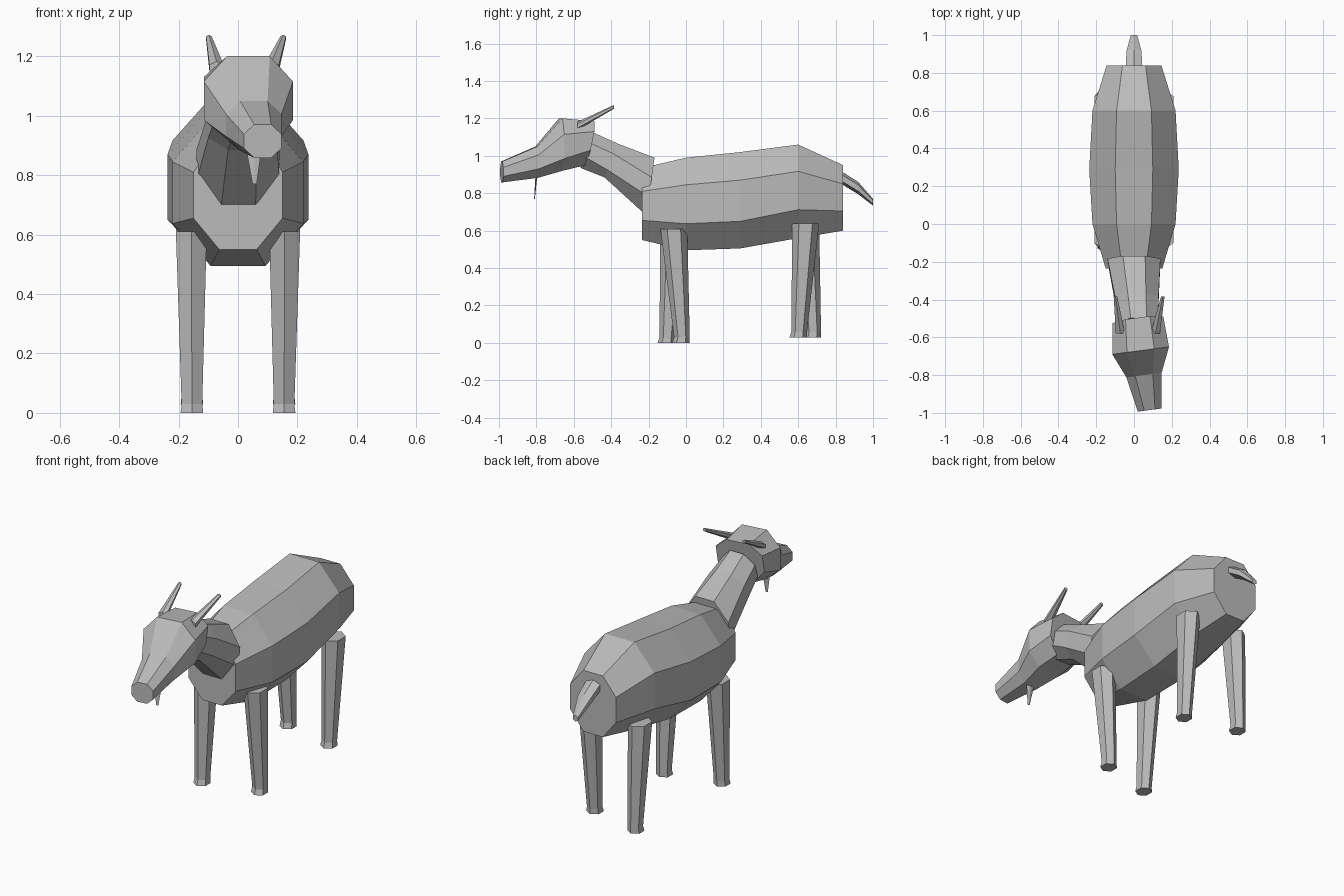
import bpy
import bmesh
import math

cube = bpy.data.objects.get("Cube")
if cube:
    bpy.data.objects.remove(cube, do_unlink=True)

# One plain hide colour for the whole animal
hide = bpy.data.materials.new("plain_grey")
hide.use_nodes = True
GREY = (0.5, 0.5, 0.5, 1)
hide.diffuse_color = GREY
hide.node_tree.nodes["Principled BSDF"].inputs["Base Color"].default_value = GREY


def loft(name, rings):
    """Skin a list of equal-length rings and cap both ends."""
    bm = bmesh.new()
    rows = [[bm.verts.new(p) for p in ring] for ring in rings]
    n = len(rows[0])
    for a, b in zip(rows, rows[1:]):
        for i in range(n):
            j = (i + 1) % n
            bm.faces.new((a[i], a[j], b[j], b[i]))
    bm.faces.new(rows[0])
    bm.faces.new(rows[-1])
    bmesh.ops.recalc_face_normals(bm, faces=bm.faces)
    mesh = bpy.data.meshes.new(name)
    bm.to_mesh(mesh)
    bm.free()
    mesh.materials.append(hide)
    obj = bpy.data.objects.new(name, mesh)
    bpy.context.collection.objects.link(obj)
    return obj


def octagon(cx, y, bottom, low, high, top, half, flat=0.42, yaw=0, tilt=0):
    """Eight-sided section facing along y, optionally turned and leaned."""
    f = flat * half
    mid = (bottom + top) / 2
    outline = [(-f, bottom), (f, bottom), (half, low), (half, high),
               (f, top), (-f, top), (-half, high), (-half, low)]
    return [(cx + x, y + yaw * x + tilt * (z - mid), z) for x, z in outline]


def ellipse(center, rx, r2, sides=6, upright=False):
    """Low-poly ellipse, lying flat or standing upright, one corner on its second axis."""
    x, y, z = center
    ring = []
    for i in range(sides):
        a = math.tau * i / sides
        u, v = rx * math.sin(a), r2 * math.cos(a)
        ring.append((x + u, y, z + v) if upright else (x + u, y + v, z))
    return ring


# Barrel-shaped body
loft("body", [octagon(0, *s) for s in (
    (-0.235, 0.55, 0.655, 0.81, 0.935, 0.15),
    (0.0, 0.495, 0.637, 0.845, 0.99, 0.22),
    (0.29, 0.505, 0.65, 0.87, 1.02, 0.237),
    (0.60, 0.56, 0.712, 0.917, 1.06, 0.22),
    (0.84, 0.60, 0.705, 0.85, 0.95, 0.145))])

# Neck bending towards the turned head
loft("neck", [
    octagon(0.0, -0.19, 0.68, 0.78, 0.885, 0.99, 0.14, tilt=0.14),
    octagon(0.015, -0.40, 0.885, 0.925, 1.01, 1.065, 0.115, tilt=0.4),
    octagon(0.025, -0.53, 0.935, 0.995, 1.07, 1.125, 0.10, tilt=0.35)])

# Head, turned slightly to its left
loft("head", [octagon(*s, yaw=0.13, tilt=t) for s, t in (
    ((0.083, -0.985, 0.858, 0.89, 0.938, 0.97, 0.063, 0.45), 0),
    ((0.053, -0.80, 0.882, 0.93, 1.005, 1.05, 0.093, 0.5), 0),
    ((0.035, -0.67, 0.92, 0.985, 1.115, 1.2, 0.15, 0.48), 0),
    ((0.02, -0.52, 0.95, 1.03, 1.13, 1.185, 0.135, 0.48), 0.2))])

# Swept-back horns
for side, base_x, tip_x in (("left", 0.113, 0.152), ("right", -0.072, -0.098)):
    loft(side + "_horn", [
        ellipse((base_x, -0.58, 1.16), 0.028, 0.022, upright=True),
        ellipse((tip_x, -0.385, 1.262), 0.011, 0.010, upright=True)])

# Thin beard under the chin
loft("beard", [
    ellipse((0.053, -0.80, 0.895), 0.027, 0.005, 4),
    ellipse((0.056, -0.81, 0.77), 0.007, 0.002, 4)])

# Drooping tail
loft("tail", [ellipse((0, y, z), rx, rz, upright=True) for y, z, rx, rz in (
    (0.82, 0.89, 0.052, 0.034),
    (0.92, 0.828, 0.045, 0.033),
    (1.0, 0.752, 0.019, 0.018))])


def leg(name, side, top_y, foot_y, lift):
    """Tapering six-sided leg with a small flared hoof."""
    loft(name, [
        ellipse((side * 0.157, top_y, 0.61 + lift), 0.060, 0.072),
        ellipse((side * 0.155, foot_y, 0.03 + lift), 0.040, 0.042),
        ellipse((side * 0.155, foot_y - 0.005, lift), 0.044, 0.047)])


# Legs in mid stride
leg("front_left_leg", 1, -0.065, -0.022, 0.0)
leg("front_right_leg", -1, -0.065, -0.10, 0.0)
leg("rear_left_leg", 1, 0.64, 0.605, 0.028)
leg("rear_right_leg", -1, 0.64, 0.68, 0.028)
